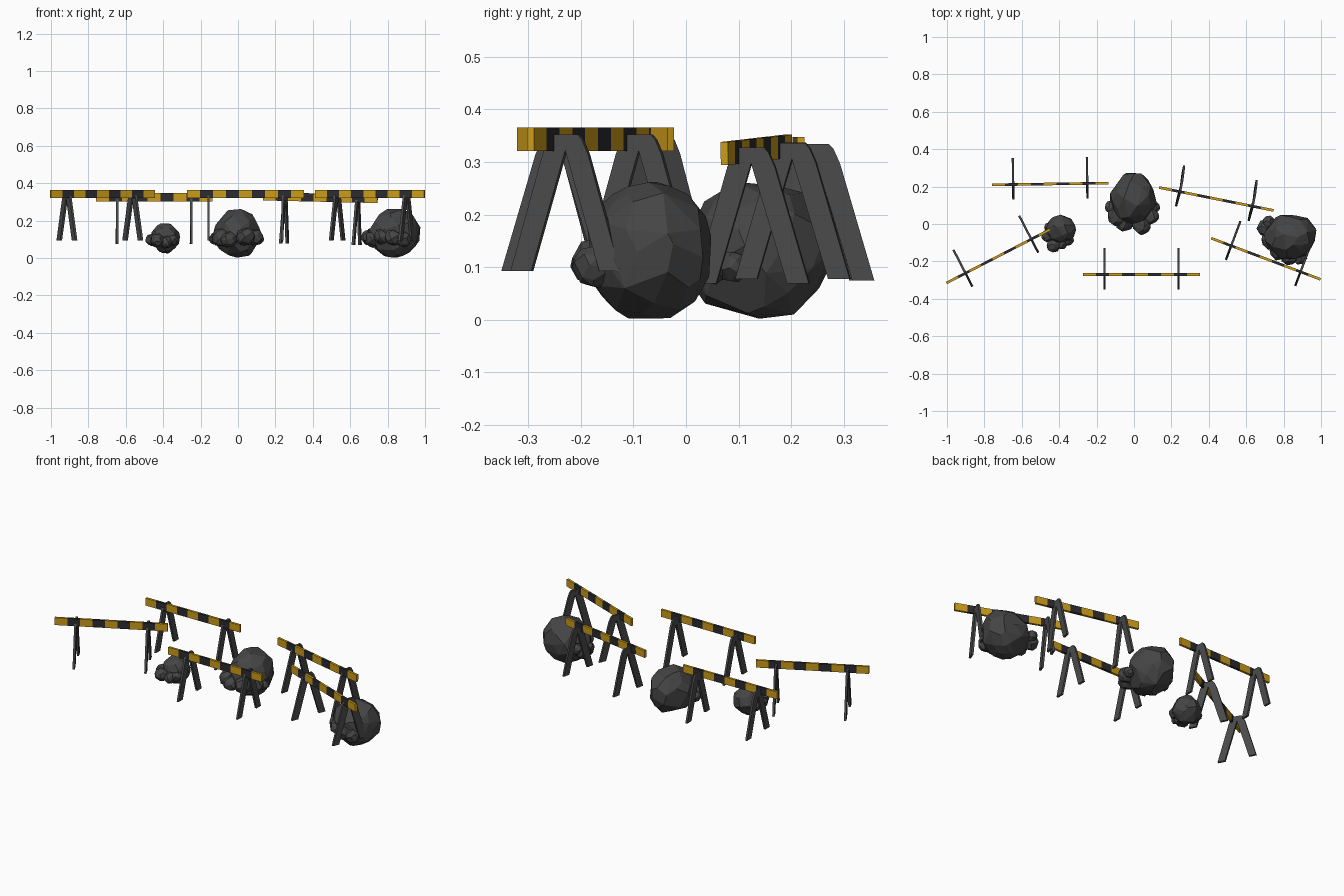
import bpy, bmesh, math, random
from mathutils import Matrix, Vector

if "Cube" in bpy.data.objects:
    bpy.data.objects.remove(bpy.data.objects["Cube"])


def material(name, rgb):
    m = bpy.data.materials.new(name)
    m.diffuse_color = (*rgb, 1)
    m.use_nodes = True
    m.node_tree.nodes["Principled BSDF"].inputs["Base Color"].default_value = m.diffuse_color
    return m


YELLOW = material("yellow_paint", (0.6, 0.33, 0.01))
BLACK = material("black_paint", (0.025, 0.025, 0.028))
STEEL = material("dark_steel", (0.07, 0.07, 0.07))
STONE = material("dark_stone", (0.06, 0.06, 0.06))


def make_object(name, bm, mats, matrix=None):
    bmesh.ops.recalc_face_normals(bm, faces=bm.faces)
    me = bpy.data.meshes.new(name)
    bm.to_mesh(me)
    bm.free()
    for m in mats:
        me.materials.append(m)
    ob = bpy.data.objects.new(name, me)
    bpy.context.collection.objects.link(ob)
    if matrix:
        ob.matrix_world = matrix
    return ob


# Striped beam: nine alternating boxes along x
LENGTH, STRIPES = 0.624, 9


def beam(name, matrix):
    bm = bmesh.new()
    step = LENGTH / STRIPES
    for i in range(STRIPES):
        x = (i - (STRIPES - 1) / 2) * step
        geo = bmesh.ops.create_cube(bm, size=1, matrix=Matrix.Translation((x, 0, 0.343))
                                    @ Matrix.Diagonal((step, 0.014, 0.044, 1)))
        for f in {f for v in geo["verts"] for f in v.link_faces}:
            f.material_index = i % 2
    bmesh.ops.remove_doubles(bm, verts=bm.verts, dist=1e-5)
    # remove hidden walls between stripes
    inner = [f for f in bm.faces if abs(f.normal.x) > 0.9
             and abs(f.calc_center_median().x) < LENGTH / 2 - 0.01]
    bmesh.ops.delete(bm, geom=inner, context='FACES_ONLY')
    make_object(name, bm, [YELLOW, BLACK], matrix)


# A-frame leg: half profile (y, z) mirrored and extruded along x
HALF = [(0.025, 0.352), (0.034, 0.342), (0.046, 0.315), (0.111, 0.093), (0.069, 0.093)]
PROFILE = HALF + [(0, 0.322)] + [(-y, z) for y, z in reversed(HALF)]


def leg(name, x, matrix):
    bm = bmesh.new()
    t = 0.012
    face = bm.faces.new([bm.verts.new((x - t / 2, y + 0.03, z)) for y, z in PROFILE])
    ext = bmesh.ops.extrude_face_region(bm, geom=[face])
    bmesh.ops.translate(bm, vec=(t, 0, 0),
                        verts=[v for v in ext["geom"] if isinstance(v, bmesh.types.BMVert)])
    make_object(name, bm, [STEEL], matrix)


# Barriers: x, y, z shift, yaw, pitch (degrees)
BARRIERS = {
    "left_front": (-0.725, -0.172, 0, 27.3, 0),
    "left_back": (-0.448, 0.214, -0.018, 0.8, 0),
    "centre_front": (0.04, -0.27, 0, 0, 0),
    "right_back": (0.44, 0.134, -0.02, -11.3, 1.3),
    "right_front": (0.705, -0.186, 0, -20.6, 0),
}
for name, (x, y, z, yaw, pitch) in BARRIERS.items():
    mat = (Matrix.Translation((x, y, z + 0.34)) @ Matrix.Rotation(math.radians(yaw), 4, 'Z')
           @ Matrix.Rotation(math.radians(pitch), 4, 'Y') @ Matrix.Translation((0, 0, -0.34)))
    beam(name + "_beam", mat)
    for side, lx in (("left", -0.198), ("right", 0.198)):
        leg(f"{name}_{side}_leg", lx, mat)


# Faceted stone: convex hull of jittered points, stretched to given centre and radii
def stone(bm, centre, radii, count, rng):
    part = bmesh.new()
    pts = []
    for i in range(count):
        z = 1 - 2 * (i + 0.5) / count
        a = i * 2.39996
        r = math.sqrt(1 - z * z)
        p = Vector((r * math.cos(a), r * math.sin(a), z))
        p += Vector([rng.uniform(-0.16, 0.16) for _ in range(3)])
        pts.append(p.normalized() * rng.uniform(0.93, 1.05))
    for k in range(3):
        lo, hi = min(p[k] for p in pts), max(p[k] for p in pts)
        for p in pts:
            p[k] = centre[k] + radii[k] * (2 * (p[k] - lo) / (hi - lo) - 1)
    hull = bmesh.ops.convex_hull(part, input=[part.verts.new(p) for p in pts])
    loose = {v for v in hull["geom_interior"] if isinstance(v, bmesh.types.BMVert)}
    bmesh.ops.delete(part, geom=list(loose), context='VERTS')
    bmesh.ops.dissolve_limit(part, angle_limit=math.radians(11),
                             verts=part.verts, edges=part.edges)
    tmp = bpy.data.meshes.new("tmp")
    part.to_mesh(tmp)
    part.free()
    bm.from_mesh(tmp)
    bpy.data.meshes.remove(tmp)


# Boulders: one big stone each (centre, radii), then small lumps (x, y, z, radius)
BOULDERS = {
    "left_boulder": ((-0.39, -0.027, 0.105), (0.08, 0.077, 0.08), [
        (-0.462, -0.065, 0.10, 0.033), (-0.43, -0.115, 0.095, 0.037),
        (-0.385, -0.1, 0.085, 0.035), (-0.35, -0.085, 0.095, 0.03),
        (-0.45, -0.02, 0.09, 0.03)]),
    "centre_boulder": ((-0.003, 0.135, 0.132), (0.125, 0.137, 0.13), [
        (-0.09, 0.04, 0.11, 0.05), (-0.12, 0.09, 0.105, 0.035),
        (-0.05, 0.005, 0.1, 0.045), (0.04, -0.01, 0.115, 0.05),
        (0.09, 0.04, 0.11, 0.045), (0.11, 0.09, 0.1, 0.03)]),
    "right_boulder": ((0.835, -0.07, 0.132), (0.14, 0.118, 0.13), [
        (0.7, -0.02, 0.11, 0.045), (0.73, -0.09, 0.1, 0.048),
        (0.77, -0.15, 0.115, 0.045), (0.83, -0.175, 0.11, 0.045),
        (0.885, -0.175, 0.1, 0.042), (0.72, 0.01, 0.13, 0.035)]),
}
rng = random.Random(4)
for name, (centre, radii, lumps) in BOULDERS.items():
    bm = bmesh.new()
    stone(bm, centre, radii, 64, rng)
    for x, y, z, r in lumps:
        stone(bm, (x, y, z), (r, r, r * 0.95), 28, rng)
    make_object(name, bm, [STONE])
